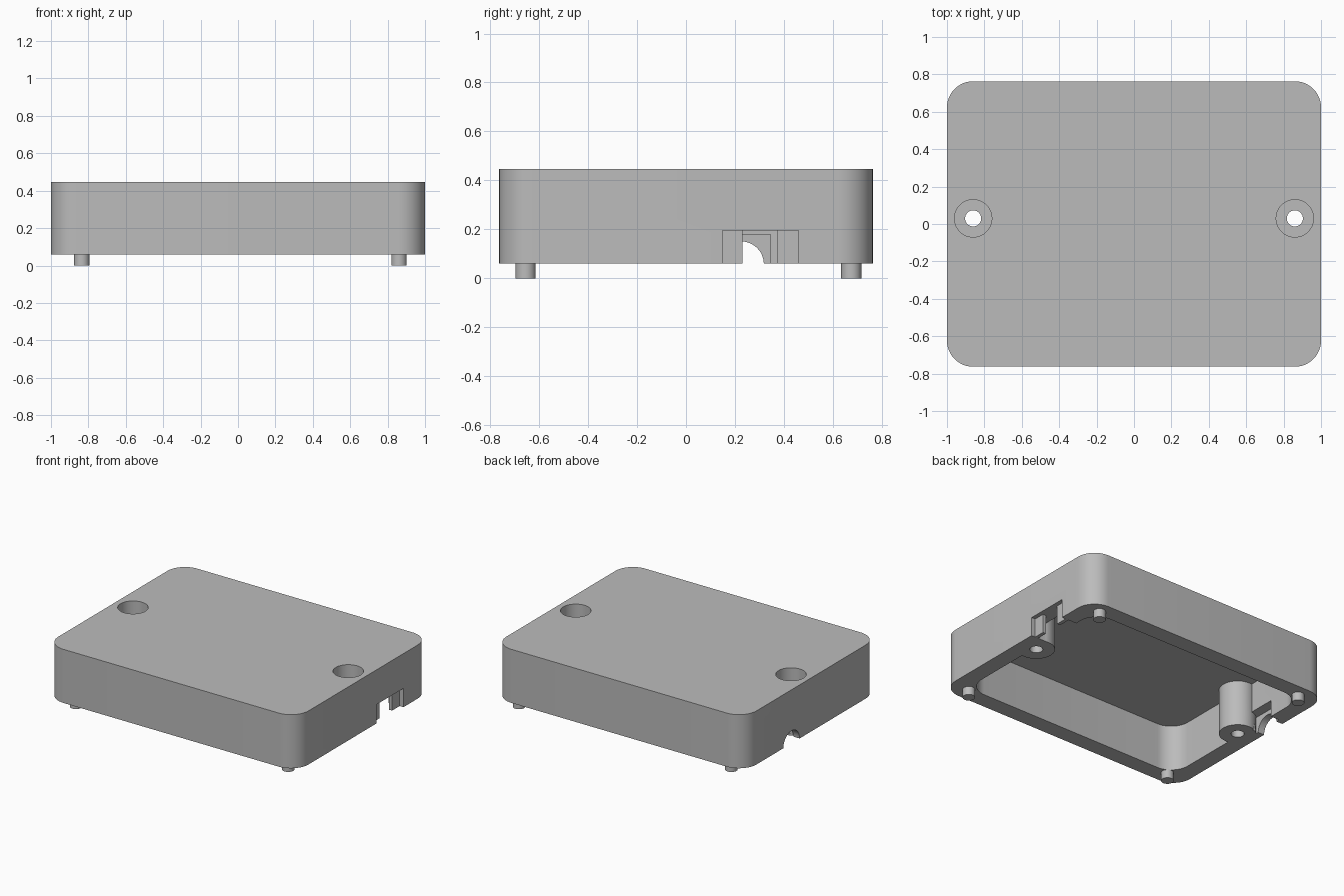
import bpy, bmesh, math
from mathutils import Matrix

if "Cube" in bpy.data.objects:
    bpy.data.objects.remove(bpy.data.objects["Cube"])

grey = bpy.data.materials.new("plain grey")
grey.use_nodes = True
colour = (0.5, 0.5, 0.5, 1)
grey.diffuse_color = colour
grey.node_tree.nodes["Principled BSDF"].inputs["Base Color"].default_value = colour

BASE, TOP, CEILING = 0.06, 0.447, 0.39
BOSS_X, BOSS_Y = 0.86, 0.03


def add_object(name, bm):
    bmesh.ops.recalc_face_normals(bm, faces=bm.faces)
    mesh = bpy.data.meshes.new(name)
    bm.to_mesh(mesh)
    bm.free()
    mesh.materials.append(grey)
    obj = bpy.data.objects.new(name, mesh)
    bpy.context.collection.objects.link(obj)
    return obj


def rounded_slab(name, hx, hy, r, z0, z1, steps=12):
    bm = bmesh.new()
    ring = []
    for i, (sx, sy) in enumerate([(1, 1), (-1, 1), (-1, -1), (1, -1)]):
        for k in range(steps + 1):
            a = math.pi / 2 * (i + k / steps)
            ring.append(bm.verts.new((sx * (hx - r) + r * math.cos(a),
                                      sy * (hy - r) + r * math.sin(a), z0)))
    face = bm.faces.new(ring)
    out = bmesh.ops.extrude_face_region(bm, geom=[face])
    top = [g for g in out["geom"] if isinstance(g, bmesh.types.BMVert)]
    bmesh.ops.translate(bm, verts=top, vec=(0, 0, z1 - z0))
    return add_object(name, bm)


def cylinder(name, x, y, r, z0, z1):
    bm = bmesh.new()
    bmesh.ops.create_cone(bm, cap_ends=True, segments=48, radius1=r, radius2=r,
                          depth=z1 - z0, matrix=Matrix.Translation((x, y, (z0 + z1) / 2)))
    return add_object(name, bm)


def box(name, x0, x1, y0, y1, z0, z1):
    bm = bmesh.new()
    bmesh.ops.create_cube(bm, size=1)
    bmesh.ops.scale(bm, verts=bm.verts, vec=(x1 - x0, y1 - y0, z1 - z0))
    bmesh.ops.translate(bm, verts=bm.verts,
                        vec=((x0 + x1) / 2, (y0 + y1) / 2, (z0 + z1) / 2))
    return add_object(name, bm)


def cut(target, tool, keep=False):
    mod = target.modifiers.new("cut", "BOOLEAN")
    mod.operation, mod.solver, mod.object = "DIFFERENCE", "EXACT", tool
    bpy.context.view_layer.objects.active = target
    bpy.ops.object.modifier_apply(modifier=mod.name)
    if not keep:
        bpy.data.objects.remove(tool)


# Shell, cavity and wall recesses; the screw bosses are left standing
shell = rounded_slab("case_shell", 1, 0.763, 0.14, BASE, TOP)
cavity = rounded_slab("cavity", 0.88, 0.643, 0.14, -0.1, CEILING)
cable_recess = box("cable_recess", -0.95, -0.8, 0.105, 0.345, -0.1, 0.18)
port_recess = box("port_recess", 0.8, 0.945, 0.15, 0.46, -0.1, 0.196)
for side in (-1, 1):
    boss = cylinder("boss", side * BOSS_X, BOSS_Y, 0.122, -0.2, 0.5)
    for void in (cavity, cable_recess, port_recess):
        cut(void, boss, keep=True)
    bpy.data.objects.remove(boss)
for void in (cavity, cable_recess, port_recess):
    cut(shell, void)

# Port opening with its shallow outer pocket
cut(shell, box("port_pocket", 0.97, 1.1, 0.15, 0.46, -0.1, 0.196))
cut(shell, box("port_opening", 0.9, 1.1, 0.23, 0.373, -0.1, 0.196))

# Round cable hole, half of it in this part of the case
cable = cylinder("cable_hole", 0, 0, 0.093, -0.1, 0.1)
cable.data.transform(Matrix.Translation((-1, 0.225, BASE - 0.002))
                     @ Matrix.Rotation(math.pi / 2, 4, "Y"))
cut(shell, cable)

# Counterbored screw holes
for side in (-1, 1):
    cut(shell, cylinder("screw_hole", side * BOSS_X, BOSS_Y, 0.043, -0.1, 0.6))
    cut(shell, cylinder("counterbore", side * BOSS_X, BOSS_Y, 0.1, 0.18, 0.6))

# Locating pins
parts = [shell]
for sx, left_right in ((1, "left"), (-1, "right")):
    for sy, front_back in ((-1, "front"), (1, "back")):
        parts.append(cylinder(f"{front_back}_{left_right}_pin", 0.013 + sx * 0.848,
                              0.01 + sy * 0.665, 0.041, 0, BASE + 0.005))

bpy.ops.object.select_all(action="DESELECT")
for obj in parts:
    obj.select_set(True)
bpy.context.view_layer.objects.active = shell
bpy.ops.object.shade_smooth_by_angle(angle=math.radians(30))
